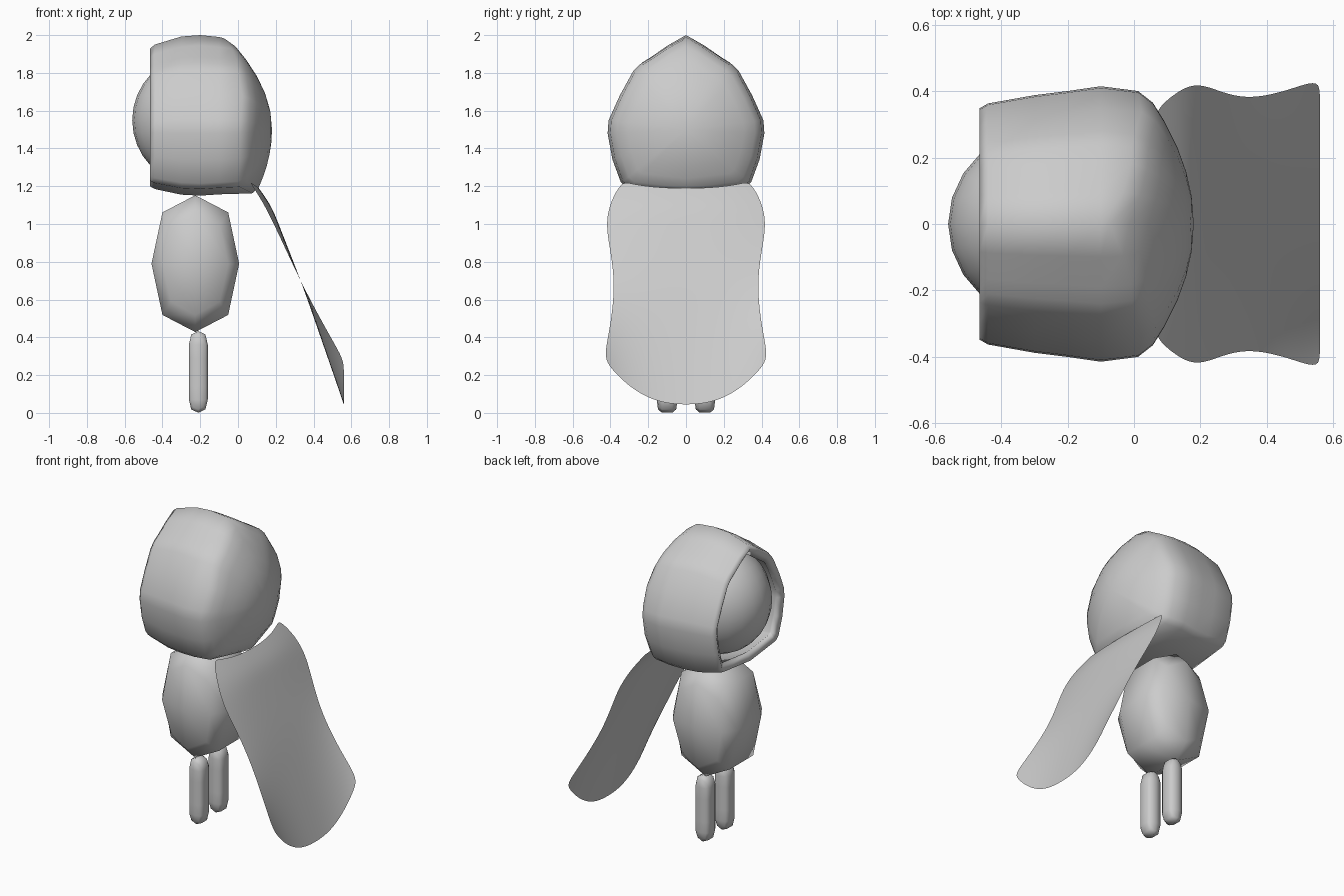
import bpy, bmesh, math

if "Cube" in bpy.data.objects:
    bpy.data.objects.remove(bpy.data.objects["Cube"])


def smooth(ob, angle=50):
    bpy.ops.object.select_all(action='DESELECT')
    ob.select_set(True)
    bpy.context.view_layer.objects.active = ob
    bpy.ops.object.shade_smooth_by_angle(angle=math.radians(angle))


def make(name, bm, angle):
    me = bpy.data.meshes.new(name)
    bm.to_mesh(me)
    bm.free()
    ob = bpy.data.objects.new(name, me)
    bpy.context.collection.objects.link(ob)
    smooth(ob, angle)
    return ob


def loft(bm, rings, closed):
    """Bridge successive point rows with quads; returns the vertex rows."""
    rows = [[bm.verts.new(p) for p in r] for r in rings]
    n = len(rows[0])
    for a, b in zip(rows, rows[1:]):
        for i in range(n if closed else n - 1):
            j = (i + 1) % n
            bm.faces.new((a[i], a[j], b[j], b[i]))
    return rows


def rounded_box(name, centre, half, z_cuts=()):
    """Box cut down the middle (and at z_cuts), rounded by one subdivision."""
    bm = bmesh.new()
    bmesh.ops.create_cube(bm, size=2)
    for v in bm.verts:
        v.co = [c + p * h for c, p, h in zip(centre, v.co, half)]
    planes = [((0, centre[1], 0), (0, 1, 0))] + [((0, 0, z), (0, 0, 1)) for z in z_cuts]
    for co, no in planes:
        bmesh.ops.bisect_plane(bm, geom=bm.verts[:] + bm.edges[:] + bm.faces[:],
                               plane_co=co, plane_no=no)
    ob = make(name, bm, 180)
    sub = ob.modifiers.new("round", 'SUBSURF')
    sub.levels = sub.render_levels = 1
    sub.use_limit_surface = False
    return ob


# Head
bpy.ops.mesh.primitive_uv_sphere_add(segments=24, ring_count=16, radius=1,
                                     location=(-0.22, 0, 1.55))
head = bpy.context.object
head.name = "head"
head.scale = (0.34, 0.305, 0.345)
smooth(head)

# Body and legs
rounded_box("body", (-0.226, 0, 0.79), (0.232, 0.24, 0.362))
for side, label in ((-1, "leg_left"), (1, "leg_right")):
    rounded_box(label, (-0.21, side * 0.1, 0.217), (0.05, 0.055, 0.216), (0.14, 0.29))

# Hood: peaked cross-section lofted along x, closed by a domed back
half = [(0, 2.0), (0.1, 1.945), (0.19, 1.885), (0.24, 1.855), (0.28, 1.815), (0.35, 1.685),
        (0.41, 1.55), (0.415, 1.48), (0.39, 1.34), (0.345, 1.215), (0.31, 1.185), (0, 1.15)]
section = half + [(-y, z) for y, z in half[-2:0:-1]]
CZ = 1.5


def dome(y, z):
    d = z - CZ
    return 0.18 - 0.92 * y * y - (1.0 if d > 0 else 0.75) * d * d


stations = [(-0.465, 0.84, 0.86), (-0.44, 0.875, 0.9), (-0.3, 0.935, 0.985),
            (-0.2, 0.965, 1.0), (-0.1, 1.0, 0.98)]
rings = [[(x, y * sy, CZ + (z - CZ) * sz) for y, z in section] for x, sy, sz in stations]
for s, back in ((0.965, 0.02), (0.88, 0), (0.74, 0), (0.56, 0), (0.38, 0), (0.2, 0)):
    ring = [(y * s, CZ + (z - CZ) * s) for y, z in section]
    rings.append([(dome(y, z) - back, y, z) for y, z in ring])
bm = bmesh.new()
rows = loft(bm, rings, True)
tip = bm.verts.new((0.18, 0, CZ))
n = len(section)
for i in range(n):
    bm.faces.new((rows[-1][i], rows[-1][(i + 1) % n], tip))
# orient outwards so the shell thickens inwards
bmesh.ops.recalc_face_normals(bm, faces=bm.faces)
bm.normal_update()
if tip.normal.x < 0:
    bmesh.ops.reverse_faces(bm, faces=bm.faces)
hood = make("hood", bm, 75)
shell = hood.modifiers.new("thickness", 'SOLIDIFY')
shell.thickness = 0.055
shell.offset = -1

# Cape: sheet blended between a centre line and wavy edges
edge = [(0.06, 0.34, 1.225), (0.13, 0.4, 1.12), (0.19, 0.427, 1.0), (0.26, 0.398, 0.85),
        (0.34, 0.376, 0.68), (0.44, 0.395, 0.49), (0.52, 0.424, 0.35), (0.56, 0.428, 0.275)]
centre = [(0.11, 1.19), (0.175, 1.1), (0.215, 1.0), (0.27, 0.86),
          (0.34, 0.68), (0.42, 0.45), (0.50, 0.22), (0.56, 0.045)]
rings = []
for (ex, ey, ez), (cx, cz) in zip(edge, centre):
    row = []
    for k in range(-8, 9):
        t = k / 8
        w = abs(t) ** 2.4
        row.append((cx + (ex - cx) * w, ey * t, cz + (ez - cz) * w))
    rings.append(row)
bm = bmesh.new()
loft(bm, rings, False)
cape = make("cape", bm, 60)
sub = cape.modifiers.new("smooth", 'SUBSURF')
sub.levels = sub.render_levels = 2
